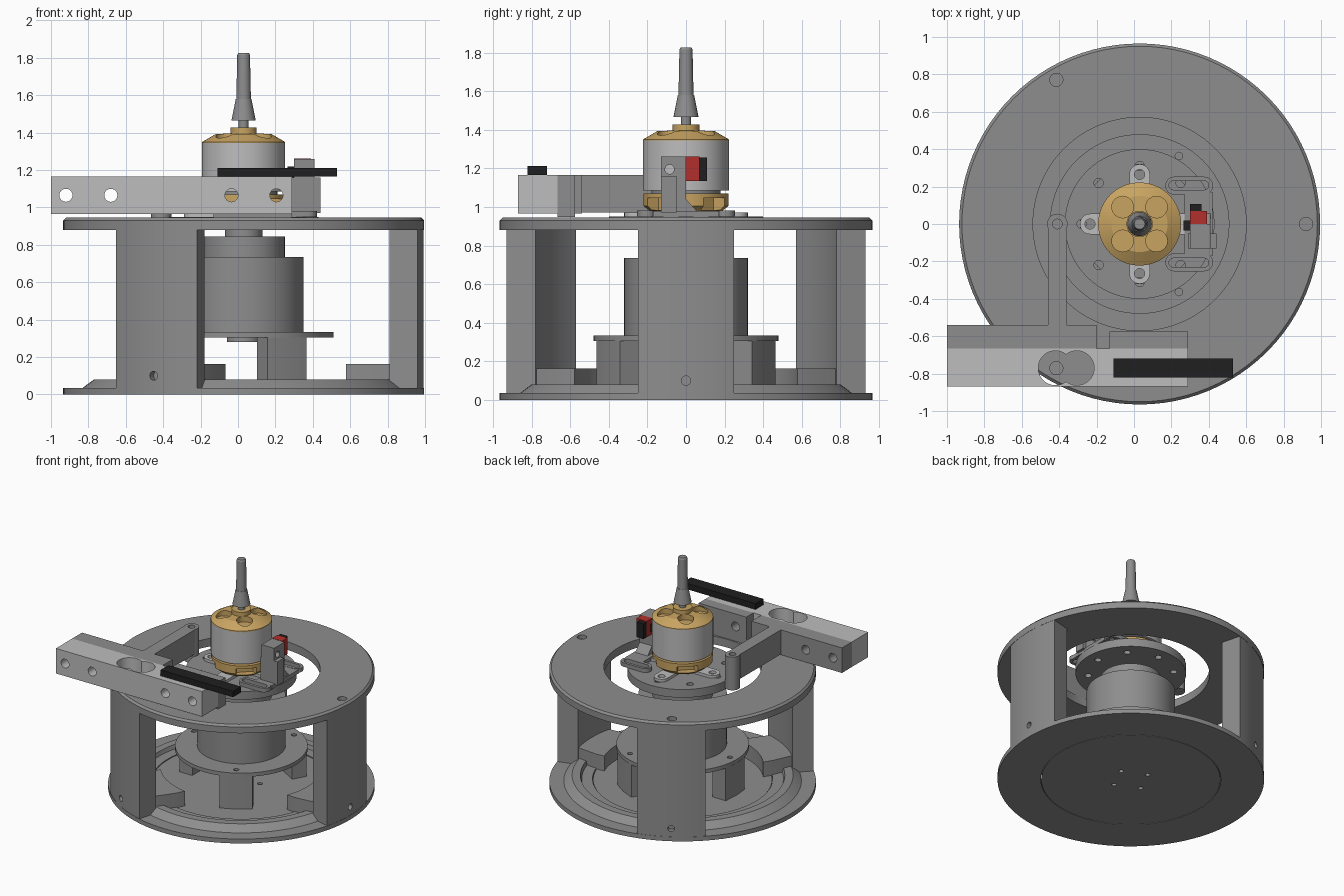
import bpy, bmesh, math
from mathutils import Matrix, Vector

if "Cube" in bpy.data.objects:
    bpy.data.objects.remove(bpy.data.objects["Cube"])

CX = 0.03  # axis of the round parts


def material(name, rgb):
    m = bpy.data.materials.new(name)
    m.diffuse_color = (*rgb, 1)
    m.use_nodes = True
    m.node_tree.nodes["Principled BSDF"].inputs["Base Color"].default_value = m.diffuse_color
    return m


GREY = material("grey metal", (0.27, 0.27, 0.27))
LIGHT = material("light aluminium", (0.51, 0.51, 0.51))
BRASS = material("brass", (0.58, 0.37, 0.12))
BLACK = material("black plastic", (0.014, 0.014, 0.014))
RED = material("red plastic", (0.45, 0.03, 0.025))


def finish(name, bm, mat):
    bmesh.ops.remove_doubles(bm, verts=bm.verts, dist=1e-5)
    bmesh.ops.recalc_face_normals(bm, faces=bm.faces)
    me = bpy.data.meshes.new(name)
    bm.to_mesh(me)
    bm.free()
    ob = bpy.data.objects.new(name, me)
    bpy.context.collection.objects.link(ob)
    if mat:
        me.materials.append(mat)
    return ob


def lathe(name, profile, mat, steps=96, closed=False):
    """Revolve (radius, z) points around the main axis."""
    bm = bmesh.new()
    vs = [bm.verts.new((r, 0, z)) for r, z in profile]
    es = [bm.edges.new(p) for p in zip(vs, vs[1:])]
    if closed:
        es.append(bm.edges.new((vs[-1], vs[0])))
    bmesh.ops.spin(bm, geom=vs + es, cent=(0, 0, 0), axis=(0, 0, 1),
                   angle=math.tau, steps=steps, use_merge=True)
    bm.transform(Matrix.Translation((CX, 0, 0)))
    return finish(name, bm, mat)


def prism(name, pts, z0, z1, mat, turn=None):
    """Extrude an outline upward; turn (degrees) places it around the axis."""
    bm = bmesh.new()
    f = bm.faces.new([bm.verts.new((x, y, z0)) for x, y in pts])
    top = bmesh.ops.extrude_face_region(bm, geom=[f])["geom"]
    bmesh.ops.translate(bm, verts=[v for v in top if isinstance(v, bmesh.types.BMVert)],
                        vec=(0, 0, z1 - z0))
    if turn is not None:
        bm.transform(Matrix.Translation((CX, 0, 0)) @ Matrix.Rotation(math.radians(turn), 4, 'Z'))
    return finish(name, bm, mat)


def box(name, x, y, z, mat):
    return prism(name, [(x[0], y[0]), (x[1], y[0]), (x[1], y[1]), (x[0], y[1])], z[0], z[1], mat)


def rod(name, a, b, r, mat=None, n=24):
    a, b = Vector(a), Vector(b)
    bm = bmesh.new()
    bmesh.ops.create_cone(bm, cap_ends=True, segments=n, radius1=r, radius2=r, depth=(b - a).length)
    bm.transform(Matrix.Translation((a + b) / 2)
                 @ (b - a).to_track_quat('Z', 'Y').to_matrix().to_4x4())
    return finish(name, bm, mat)


def cut(ob, cutters):
    """Subtract each cutter from the part, then drop the cutter."""
    bpy.context.view_layer.objects.active = ob
    for c in cutters:
        m = ob.modifiers.new("cut", 'BOOLEAN')
        m.operation, m.solver, m.object = 'DIFFERENCE', 'EXACT', c
        bpy.ops.object.modifier_apply(modifier=m.name)
        bpy.data.objects.remove(c)


def polar(r, deg):
    a = math.radians(deg)
    return r * math.cos(a), r * math.sin(a)


def holes(r, angles, z0, z1, size):
    """Vertical hole cutters on a circle."""
    out = []
    for a in angles:
        x, y = polar(r, a)
        out.append(rod("cutter", (CX + x, y, z0), (CX + x, y, z1), size))
    return out


def arc(r, a0, a1, n=12):
    return [polar(r, a0 + (a1 - a0) * i / n) for i in range(n + 1)]


def capsule(x0, x1, y, r):
    return [(x1 + p[0], y + p[1]) for p in arc(r, -90, 90)] + \
           [(x0 + p[0], y + p[1]) for p in arc(r, 90, 270)]


# Base plate with raised rim, and its inner floor disc
lathe("base_rim", [(0.652, 0), (0.965, 0), (0.965, 0.035), (0.86, 0.035), (0.835, 0.055), (0.80, 0.08),
                   (0.74, 0.08), (0.73, 0.05), (0.652, 0.05)], GREY, closed=True)
floor = lathe("base_floor", [(0, 0), (0.648, 0), (0.648, 0.045), (0, 0.045)], GREY)
cut(floor, holes(0.14, (20, 110, 200, 290), -0.1, 0.2, 0.018))

# Top ring
ring = lathe("top_ring", [(0.57, 0.88), (0.965, 0.88), (0.965, 0.93), (0.95, 0.945), (0.57, 0.945)],
             GREY, closed=True)
cut(ring, holes(0.89, (0, 120, 240), 0.915, 1.1, 0.035))

# Outer pillars with feet, and inner posts between them
for a in (0, 120, 240):
    p = prism("pillar", arc(0.963, -15, 15) + arc(0.807, 15, -15), 0.03, 0.885, GREY, a)
    x0, y0 = polar(0.92, a)
    x1, y1 = polar(1.1, a)
    cut(p, [rod("cutter", (CX + x0, y0, 0.1), (CX + x1, y1, 0.1), 0.024)])
    prism("pillar_foot", [(0.81, -0.19), (0.81, 0.19), (0.62, 0.21)] + arc(0.585, 20.5, -20.5)
          + [(0.62, -0.21)], 0.04, 0.163, GREY, a)
    prism("inner_post", [(0.35, -0.12), (0.465, -0.12), (0.475, 0), (0.465, 0.12), (0.35, 0.12)],
          0.04, 0.31, GREY, a + 60)

# Central drum on its flange
flange = lathe("drum_flange", [(0, 0.305), (0.48, 0.305), (0.48, 0.335), (0, 0.335)], GREY)
cut(flange, holes(0.42, (60, 180, 300), 0.32, 0.5, 0.02))
lathe("drum", [(0, 0.28), (0.09, 0.28), (0.09, 0.32), (0.32, 0.32), (0.32, 0.735), (0.22, 0.735),
               (0.22, 0.845), (0.1, 0.845), (0.1, 0.9), (0, 0.9)], GREY)
plate = lathe("turntable", [(0, 0.885), (0.40, 0.885), (0.40, 0.95), (0, 0.95)], GREY)
cut(plate, holes(0.31, range(0, 360, 45), 0.8, 1.1, 0.025))

# Motor mount cross
for a in range(0, 360, 90):
    lug = prism("motor_mount_arm", capsule(0.05, 0.265, 0, 0.055), 0.95, 0.972, LIGHT, a)
    cut(lug, holes(0.265, (a,), 0.9, 1.1, 0.027))

# Motor: slotted brass base, can, domed brass cap
base = lathe("motor_base", [(0, 0.965), (0.17, 0.965), (0.22, 1.005), (0.22, 1.07), (0, 1.07)], BRASS, 64)
cut(base, [prism("cutter", [(0.14, -0.06), (0.3, -0.1), (0.3, 0.1), (0.14, 0.06)], 0.985, 1.045, None, a)
           for a in (45, 135, 225, 315)])
lathe("motor_core", [(0, 1.06), (0.18, 1.06), (0.18, 1.1), (0, 1.1)], GREY, 64)
lathe("motor_can", [(0, 1.085), (0.222, 1.085), (0.222, 1.345), (0, 1.345)], LIGHT, 64)
cap = lathe("motor_cap", [(0, 1.34), (0.222, 1.34), (0.222, 1.35), (0.15, 1.392), (0.07, 1.396),
                          (0.07, 1.428), (0, 1.428)], BRASS, 64)
cut(cap, holes(0.128, (45, 135, 225, 315), 1.352, 1.6, 0.058))

# Shaft and tapered collet
lathe("shaft", [(0, 1.42), (0.026, 1.42), (0.026, 1.465), (0.065, 1.465), (0.06, 1.49), (0.042, 1.58),
                (0.039, 1.58), (0.034, 1.815), (0.028, 1.827), (0, 1.827)], GREY, 48)

# Side beam: light front bar, grey backing, rear block
bar = box("beam", (-1.0, 0.29), (-0.87, -0.665), (0.965, 1.165), LIGHT)
back = box("beam_backing", (-1.0, -0.2), (-0.665, -0.54), (0.965, 1.165), GREY)
block = box("beam_block", (-0.13, 0.29), (-0.665, -0.575), (0.947, 1.165), GREY)


def cross_holes(xs):
    return [rod("cutter", (x, -1, 1.065), (x, -0.4, 1.065), 0.035) for x in xs]


cut(bar, cross_holes((-0.92, -0.68, -0.035, 0.205))
    + [rod("cutter", (x, -0.77, 0.9), (x, -0.77, 1.3), 0.092, n=40) for x in (-0.42, -0.305)])
cut(back, cross_holes((-0.92, -0.68)))
cut(block, cross_holes((-0.035, 0.205)))
box("beam_strip", (-0.11, 0.53), (-0.82, -0.72), (1.165, 1.212), BLACK)

# Arm from beam to its round pivot post
box("arm", (-0.46, -0.36), (-0.55, -0.03), (0.97, 1.165), GREY)
post = rod("arm_post", (-0.41, 0, 0.9), (-0.41, 0, 1.165), 0.055, GREY, 32)
cut(post, [rod("cutter", (-0.41, 0, 1.12), (-0.41, 0, 1.3), 0.026)])

# Sensor bracket with two slotted feet
for s in (-1, 1):
    foot = prism("sensor_foot", capsule(0.215, 0.375, s * 0.205, 0.048), 0.95, 0.982, GREY)
    cut(foot, [prism("cutter", capsule(0.21, 0.375, s * 0.207, 0.024), 0.9, 1.1, None)])
box("sensor_base", (0.27, 0.42), (-0.17, 0.17), (0.95, 0.98), GREY)
up = box("sensor_upright", (0.30, 0.41), (-0.13, 0.0), (0.97, 1.26), GREY)
cut(up, [rod("cutter", (0.2, -0.085, 1.195), (0.6, -0.085, 1.195), 0.024)])
box("sensor_clamp", (0.29, 0.44), (-0.13, -0.05), (0.97, 1.16), GREY)
gusset = prism("sensor_gusset", [(0, 0.975), (0.06, 0.975), (0, 1.04)], 0.30, 0.41, GREY)
gusset.data.transform(Matrix(((0, 0, 1, 0), (1, 0, 0, 0), (0, 1, 0, 0), (0, 0, 0, 1))))
box("sensor_body", (0.30, 0.39), (0.0, 0.07), (1.135, 1.262), RED)
box("sensor_connector", (0.30, 0.36), (0.07, 0.108), (1.135, 1.255), BLACK)
box("sensor_eye", (0.265, 0.30), (-0.035, 0.02), (1.16, 1.22), BLACK)

# Smooth the round parts, keep hard edges
for ob in bpy.context.scene.objects:
    ob.select_set(True)
bpy.ops.object.shade_smooth_by_angle(angle=math.radians(25))
